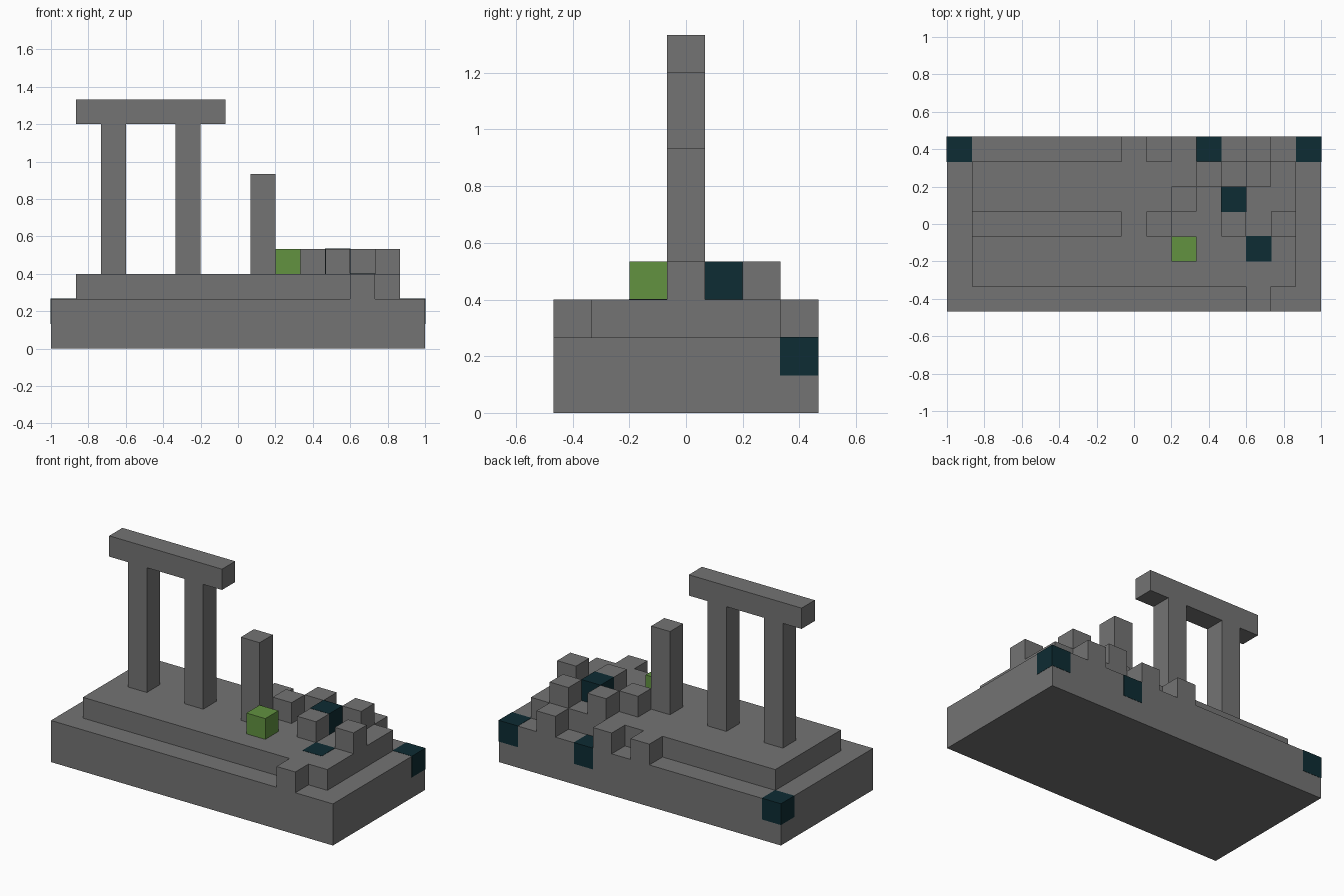
import bpy
import bmesh
from mathutils import Vector

U = 2 / 15                        # edge of one building block
ORIGIN = Vector((-1, -3.5 * U, 0))

if "Cube" in bpy.data.objects:
    bpy.data.objects.remove(bpy.data.objects["Cube"], do_unlink=True)


def material(name, rgb):
    mat = bpy.data.materials.new(name)
    mat.use_nodes = True
    colour = (*rgb, 1)
    mat.diffuse_color = colour
    mat.node_tree.nodes["Principled BSDF"].inputs["Base Color"].default_value = colour
    return mat


stone = material("grey stone", (0.174, 0.174, 0.174))
green = material("leaf green", (0.122, 0.287, 0.051))
dark = material("dark teal", (0.004, 0.025, 0.033))


def block(name, cell, size=(1, 1, 1), mat=stone, proud=0):
    """Box placed by its lowest grid cell and its size in cells."""
    bm = bmesh.new()
    bmesh.ops.create_cube(bm, size=1)
    size = Vector(size)
    centre = ORIGIN + (Vector(cell) + size / 2) * U
    for v in bm.verts:
        v.co = centre + v.co * (size * U + Vector((proud, proud, proud)))
    mesh = bpy.data.meshes.new(name)
    bm.to_mesh(mesh)
    bm.free()
    mesh.materials.append(mat)
    obj = bpy.data.objects.new(name, mesh)
    bpy.context.collection.objects.link(obj)
    return obj


# Stepped platform
block("base", (0, 0, 0), (15, 7, 2))
block("upper_step", (1, 1, 2), (13, 5, 1))

# Standing gateway and broken column
for side, i in (("right", 2), ("left", 5)):
    block(f"{side}_pillar", (i, 3, 3), (1, 1, 6))
block("lintel", (1, 3, 9), (6, 1, 1))
block("broken_column", (8, 3, 3), (1, 1, 4))

# Loose blocks lying on the lower step
for n, (i, j) in enumerate([(12, 0), (7, 6), (9, 6), (12, 6)], 1):
    block(f"step_rubble_{n}", (i, j, 2))

# Rubble on the upper step
for n, (i, j) in enumerate([(9, 4), (10, 5), (12, 5), (11, 3), (13, 3)], 1):
    block(f"top_rubble_{n}", (i, j, 3))

# Coloured blocks; the dark ones stand a hair proud where they are embedded
block("green_block", (9, 2, 3), mat=green)
dark_cells = [(0, 6, 1), (10, 6, 1), (14, 6, 1), (12, 2, 2), (11, 4, 3)]
for n, cell in enumerate(dark_cells, 1):
    block(f"dark_block_{n}", cell, mat=dark, proud=0.003)
